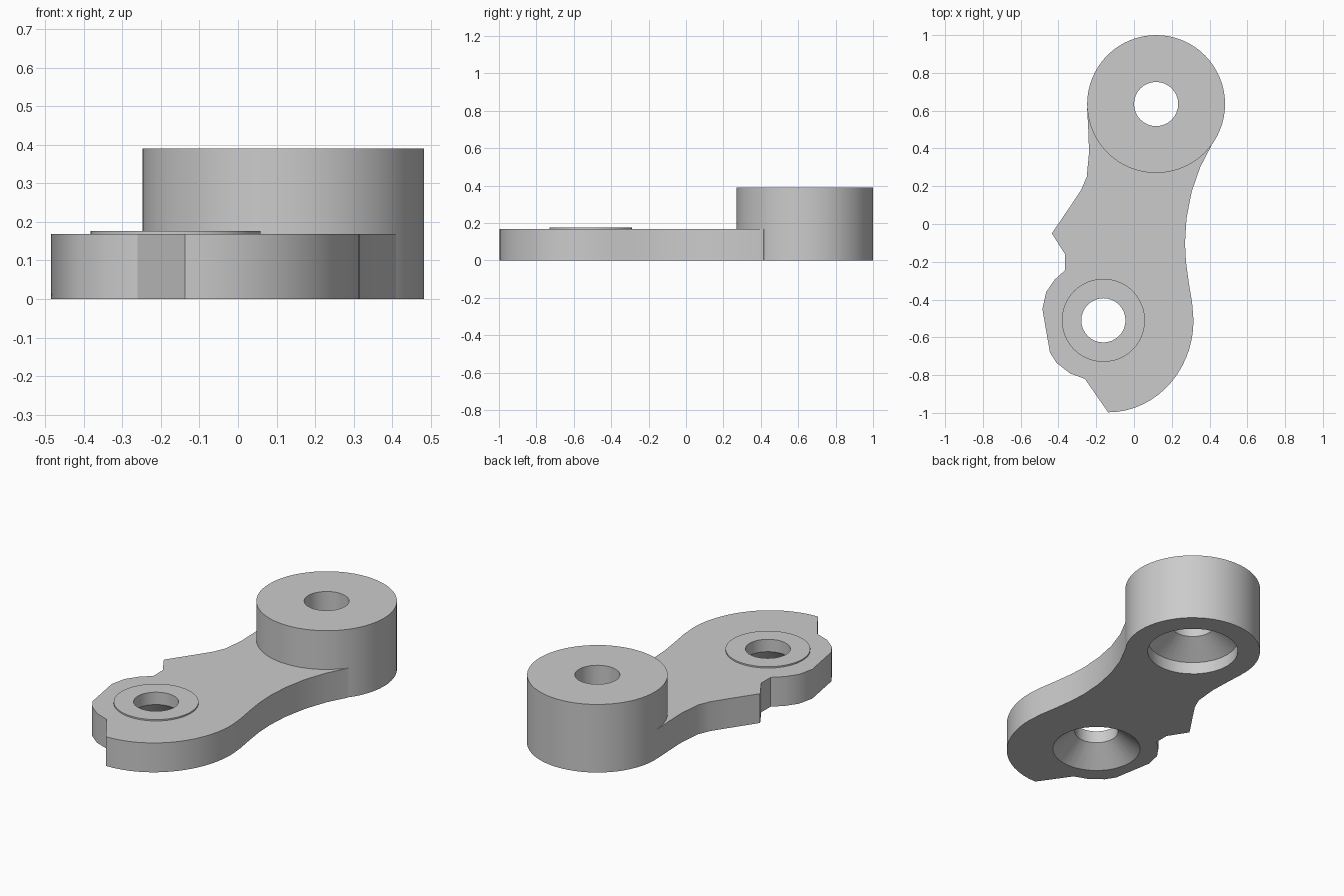
import bpy, bmesh
from math import cos, sin, pi, radians

cube = bpy.data.objects.get("Cube")
if cube:
    bpy.data.objects.remove(cube, do_unlink=True)

GREY = (0.6, 0.6, 0.6, 1)
mat = bpy.data.materials.new("light grey")
mat.use_nodes = True
mat.diffuse_color = GREY
mat.node_tree.nodes["Principled BSDF"].inputs["Base Color"].default_value = GREY

PLATE_TOP, BOSS_TOP, PAD_TOP = 0.168, 0.39, 0.176
BOSS = (0.117, 0.635)
PAD = (-0.162, -0.51)


def finish(name, bm):
    bmesh.ops.recalc_face_normals(bm, faces=bm.faces[:])
    mesh = bpy.data.meshes.new(name)
    bm.to_mesh(mesh)
    bm.free()
    mesh.materials.append(mat)
    ob = bpy.data.objects.new(name, mesh)
    bpy.context.collection.objects.link(ob)
    return ob


def prism(name, points, height):
    bm = bmesh.new()
    base = bm.faces.new([bm.verts.new((x, y, 0)) for x, y in points])
    top = bmesh.ops.extrude_face_region(bm, geom=[base])["geom"]
    moved = [v for v in top if isinstance(v, bmesh.types.BMVert)]
    bmesh.ops.translate(bm, vec=(0, 0, height), verts=moved)
    return finish(name, bm)


def turned(name, centre, profile, sides):
    """Solid of revolution from (radius, z) pairs, capped at both ends."""
    bm = bmesh.new()
    rings = [[bm.verts.new((centre[0] + r * cos(2 * pi * i / sides),
                            centre[1] + r * sin(2 * pi * i / sides), z))
              for i in range(sides)] for r, z in profile]
    for a, b in zip(rings, rings[1:]):
        for i in range(sides):
            j = (i + 1) % sides
            bm.faces.new((a[i], a[j], b[j], b[i]))
    bm.faces.new(rings[0])
    bm.faces.new(rings[-1])
    return finish(name, bm)


def combine(target, other, operation):
    other.hide_render = True
    mod = target.modifiers.new(operation, "BOOLEAN")
    mod.operation, mod.solver, mod.object = operation, "EXACT", other
    bpy.context.view_layer.objects.active = target
    bpy.ops.object.modifier_apply(modifier=mod.name)
    bpy.data.objects.remove(other, do_unlink=True)


# Plate outline: rounded front end, waisted right edge, notched left edge
front_arc = [(-0.137 + 0.452 * cos(radians(a)), -0.51 + 0.487 * sin(radians(a)))
             for a in range(-90, 1, 6)]
right_edge = [(0.308, -0.42), (0.29, -0.31), (0.275, -0.2), (0.27, -0.1),
              (0.278, 0.03), (0.305, 0.17), (0.35, 0.3), (0.41, 0.415)]
inside_boss = [(0.33, 0.6), (-0.15, 0.65)]
left_edge = [(-0.248, 0.61), (-0.242, 0.5), (-0.238, 0.38), (-0.25, 0.25),
             (-0.28, 0.18), (-0.34, 0.09), (-0.435, -0.05), (-0.365, -0.16),
             (-0.365, -0.245), (-0.42, -0.295), (-0.465, -0.36), (-0.485, -0.45),
             (-0.445, -0.68), (-0.41, -0.735), (-0.34, -0.79), (-0.26, -0.82)]
arm = prism("lever_arm", front_arc + right_edge + inside_boss + left_edge, PLATE_TOP)

# Tall boss at the back and thin raised pad at the front
combine(arm, turned("boss", BOSS, [(0.365, 0), (0.365, BOSS_TOP)], 64), "UNION")
combine(arm, turned("pad", PAD, [(0.22, 0.05), (0.22, PAD_TOP)], 48), "UNION")

# Through holes, countersunk from below
combine(arm, turned("boss_hole", BOSS, [(0.245, -0.1), (0.245, 0.07), (0.117, 0.16),
                                        (0.117, 0.5)], 32), "DIFFERENCE")
combine(arm, turned("pad_hole", PAD, [(0.26, -0.02), (0.117, 0.105),
                                      (0.117, 0.3)], 32), "DIFFERENCE")

# Smooth round walls, crisp edges
bpy.ops.object.select_all(action="DESELECT")
arm.select_set(True)
bpy.context.view_layer.objects.active = arm
bpy.ops.object.shade_smooth_by_angle(angle=radians(25))
